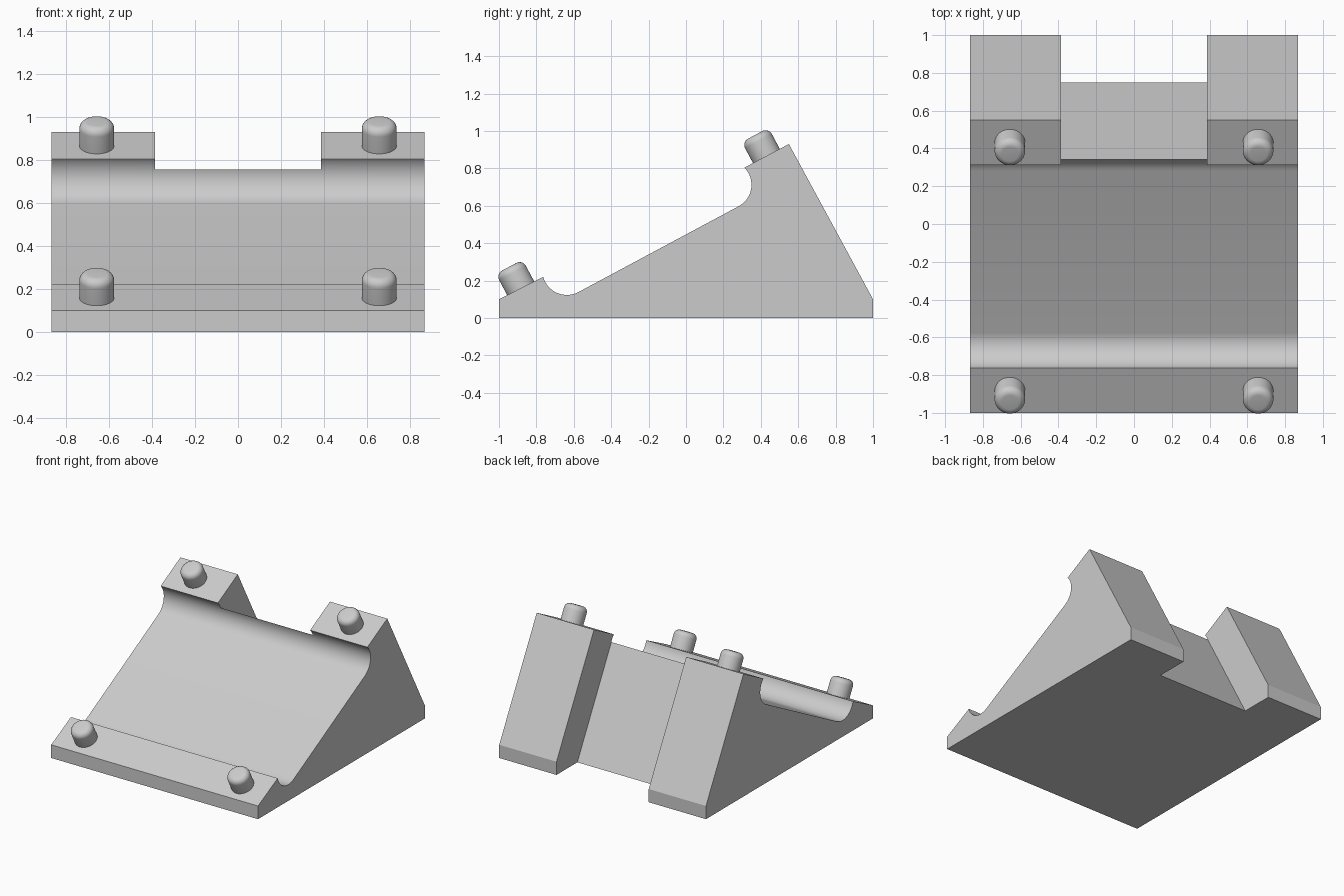
import bpy, bmesh
from math import sin, cos, radians
from mathutils import Matrix, Vector

default = bpy.data.objects.get("Cube")
if default:
    bpy.data.objects.remove(default, do_unlink=True)

TILT = radians(28.2)          # slope of the cradle
HALF_WIDTH = 0.868
NOTCH_HALF = 0.387

grey = bpy.data.materials.new("light grey")
grey.use_nodes = True
grey.diffuse_color = (0.6, 0.6, 0.6, 1)
grey.node_tree.nodes["Principled BSDF"].inputs["Base Color"].default_value = grey.diffuse_color


def make_object(name, bm):
    bmesh.ops.recalc_face_normals(bm, faces=bm.faces)
    mesh = bpy.data.meshes.new(name)
    bm.to_mesh(mesh)
    bm.free()
    mesh.materials.append(grey)
    obj = bpy.data.objects.new(name, mesh)
    bpy.context.collection.objects.link(obj)
    return obj


def activate(obj):
    bpy.ops.object.select_all(action='DESELECT')
    obj.select_set(True)
    bpy.context.view_layer.objects.active = obj


def prism(name, profile, half):
    """Extrude a (y, z) profile along x."""
    bm = bmesh.new()
    face = bm.faces.new([bm.verts.new((-half, y, z)) for y, z in profile])
    new = bmesh.ops.extrude_face_region(bm, geom=[face])["geom"]
    verts = [v for v in new if isinstance(v, bmesh.types.BMVert)]
    bmesh.ops.translate(bm, verts=verts, vec=(2 * half, 0, 0))
    return make_object(name, bm)


def arc(cy, cz, r, start, end, steps=16):
    angles = [radians(start + (end - start) * i / steps) for i in range(steps + 1)]
    return [(cy + r * cos(a), cz + r * sin(a)) for a in angles]


# Wedge body with a rounded groove at each end of the slope
body = prism("wedge_body",
             [(-1, 0), (1, 0), (1, 0.1), (0.55, 0.93)]
             + arc(0.22, 0.712, 0.13, 45, -61.8)
             + arc(-0.637, 0.254, 0.131, -61.8, -165)
             + [(-1, 0.1)], HALF_WIDTH)

# Notch through the middle of the back
cutter = prism("notch_cutter",
               [(0.858, -0.2), (0.332, 0.775), (0.2, 0.775), (0.2, 1.3), (1.3, 1.3), (1.3, -0.2)],
               NOTCH_HALF)
cutter.hide_render = True
notch = body.modifiers.new("notch", 'BOOLEAN')
notch.object = cutter
notch.operation = 'DIFFERENCE'
notch.solver = 'EXACT'
activate(body)
bpy.ops.object.modifier_apply(modifier=notch.name)
bpy.data.objects.remove(cutter, do_unlink=True)
activate(body)
bpy.ops.object.shade_smooth_by_angle(angle=radians(20))


# Rounded pegs standing square to the sloping ledges
def peg(name, x, y, z, radius=0.081, height=0.128, sunk=0.02):
    bm = bmesh.new()
    bmesh.ops.create_cone(bm, cap_ends=True, segments=40, radius1=radius,
                          radius2=radius, depth=height + sunk,
                          matrix=Matrix.Translation((0, 0, (height - sunk) / 2)))
    rim = [e for e in bm.edges if all(v.co.z > height / 2 for v in e.verts)]
    bmesh.ops.bevel(bm, geom=rim, offset=0.038, segments=7, profile=0.5, affect='EDGES')
    bm.transform(Matrix.Translation(Vector((x, y, z))) @ Matrix.Rotation(TILT, 4, 'X'))
    activate(make_object(name, bm))
    bpy.ops.object.shade_smooth_by_angle(angle=radians(30))


for side, x in (("left", 0.657), ("right", -0.657)):
    peg("front_peg_" + side, x, -0.885, 0.161)
    peg("back_peg_" + side, x, 0.43, 0.866)
